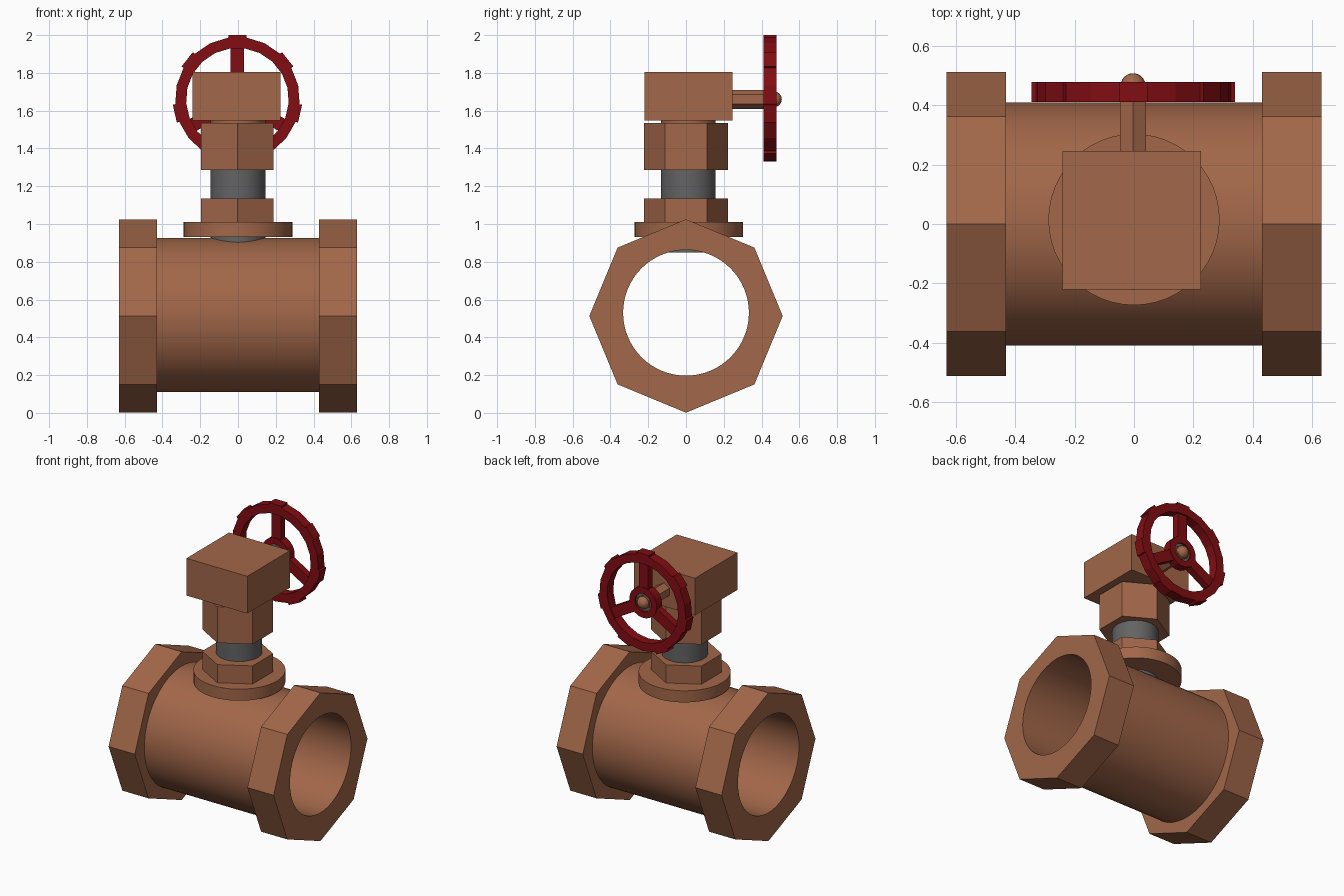
import bpy, bmesh
from math import sin, cos, pi, radians
from mathutils import Vector, Matrix

if "Cube" in bpy.data.objects:
    bpy.data.objects.remove(bpy.data.objects["Cube"])


def material(name, rgb):
    m = bpy.data.materials.new(name)
    m.diffuse_color = (*rgb, 1)
    m.use_nodes = True
    m.node_tree.nodes["Principled BSDF"].inputs["Base Color"].default_value = m.diffuse_color
    return m


BRONZE = material("bronze", (0.36, 0.135, 0.067))
GREY = material("dark grey", (0.125, 0.125, 0.125))
RED = material("deep red", (0.22, 0.004, 0.006))


def finish(name, bm, mat, smooth):
    bmesh.ops.recalc_face_normals(bm, faces=bm.faces)
    me = bpy.data.meshes.new(name)
    bm.to_mesh(me)
    bm.free()
    me.materials.append(mat)
    ob = bpy.data.objects.new(name, me)
    bpy.context.collection.objects.link(ob)
    if smooth:
        bpy.ops.object.select_all(action='DESELECT')
        ob.select_set(True)
        bpy.context.view_layer.objects.active = ob
        bpy.ops.object.shade_smooth_by_angle(angle=radians(30))
    return ob


def place(axis, t, r, a, c):
    u, v = r * cos(a), r * sin(a)
    p = {'X': (t, u, v), 'Y': (u, t, v), 'Z': (u, v, t)}[axis]
    return Vector(p) + Vector(c)


def prism(name, axis, t0, t1, r, c, mat, n=48, inner=0, inner_c=None, phase=0.0,
          smooth=False, sides=0):
    """Solid or hollow prism; sides > 0 gives a polygon outline over n points."""
    bm = bmesh.new()

    def outer_r(a):
        if not sides:
            return r
        s = 2 * pi / sides
        return r * cos(s / 2) / cos(a % s - s / 2)

    angs = [phase + 2 * pi * i / n for i in range(n)]

    def loop(t, f, centre):
        return [bm.verts.new(place(axis, t, f(a), a, centre)) for a in angs]

    o0, o1 = loop(t0, outer_r, c), loop(t1, outer_r, c)
    pairs = [(o0, o1)]
    if inner:
        ic = inner_c or c
        i0, i1 = (loop(t, lambda a: inner, ic) for t in (t0, t1))
        pairs += [(i0, i1), (o0, i0), (o1, i1)]
    else:
        bm.faces.new(o0)
        bm.faces.new(o1)
    for p, q in pairs:
        for i in range(n):
            j = (i + 1) % n
            bm.faces.new((p[i], p[j], q[j], q[i]))
    return finish(name, bm, mat, smooth)


def box(name, lo, hi, mat, rot=None):
    bm = bmesh.new()
    lo, hi = Vector(lo), Vector(hi)
    bmesh.ops.create_cube(bm, size=1)
    for v in bm.verts:
        v.co = (lo + hi) / 2 + Vector([a * b for a, b in zip(v.co, hi - lo)])
    if rot:
        bm.transform(rot)
    return finish(name, bm, mat, False)


# pipe body with octagonal ends, sharing one bore
BORE = (0, 0, 0.53)
prism("pipe_body", 'X', -0.44, 0.44, 0.408, (0, 0, 0.518), BRONZE, 64,
      inner=0.333, inner_c=BORE, smooth=True)
for side, x0, x1 in (("left", -0.63, -0.43), ("right", 0.43, 0.63)):
    prism(side + "_octagon_end", 'X', x0, x1, 0.512, (0, 0, 0.513), BRONZE, 64,
          inner=0.333, inner_c=BORE, smooth=True, sides=8)

# bonnet stack
UP = (0, 0.012, 0)
prism("bonnet_flange", 'Z', 0.93, 1.01, 0.288, (0, 0.015, 0), BRONZE, smooth=True)
prism("stem", 'Z', 0.848, 1.50, 0.145, UP, GREY, smooth=True)
prism("collar", 'Z', 1.50, 1.56, 0.145, UP, BRONZE, smooth=True)
for name, z0, z1 in (("lower_nut", 1.01, 1.135), ("upper_nut", 1.285, 1.535)):
    prism(name, 'Z', z0, z1, 0.222, (-0.003, 0, 0), BRONZE, 6, phase=pi / 2)
box("gear_box", (-0.24, -0.22, 1.548), (0.225, 0.245, 1.805), BRONZE)

# hexagonal shaft with round tip
HUB = (-0.003, 0, 1.66)
prism("wheel_shaft", 'Y', 0.2, 0.47, 0.05, HUB, BRONZE, 6, phase=pi / 2)
bm = bmesh.new()
bmesh.ops.create_uvsphere(bm, u_segments=24, v_segments=12, radius=0.042,
                          matrix=Matrix.Translation((HUB[0], 0.465, HUB[2])))
finish("shaft_tip", bm, BRONZE, True)

# handwheel: rim, hub, washer, three spokes, seven grips
Y0, Y1 = 0.41, 0.478
prism("wheel_rim", 'Y', Y0, Y1, 0.33, HUB, RED, 21, inner=0.272, phase=pi / 2 + pi / 21)
prism("wheel_hub", 'Y', Y0 + 0.005, Y1 - 0.005, 0.105, HUB, RED, 21, inner=0.062)
prism("hub_washer", 'Y', 0.425, 0.46, 0.064, HUB, GREY, 21)


def turn(a):
    return Matrix.Translation(HUB) @ Matrix.Rotation(a, 4, 'Y')


for k in range(3):
    box(f"wheel_spoke_{k + 1}", (-0.036, Y0 + 0.01, 0.085), (0.036, Y1 - 0.01, 0.285),
        RED, turn(2 * pi * k / 3))
for k in range(7):
    box(f"wheel_grip_{k + 1}", (-0.048, Y0, 0.3), (0.048, Y1, 0.34),
        RED, turn(2 * pi * k / 7))
